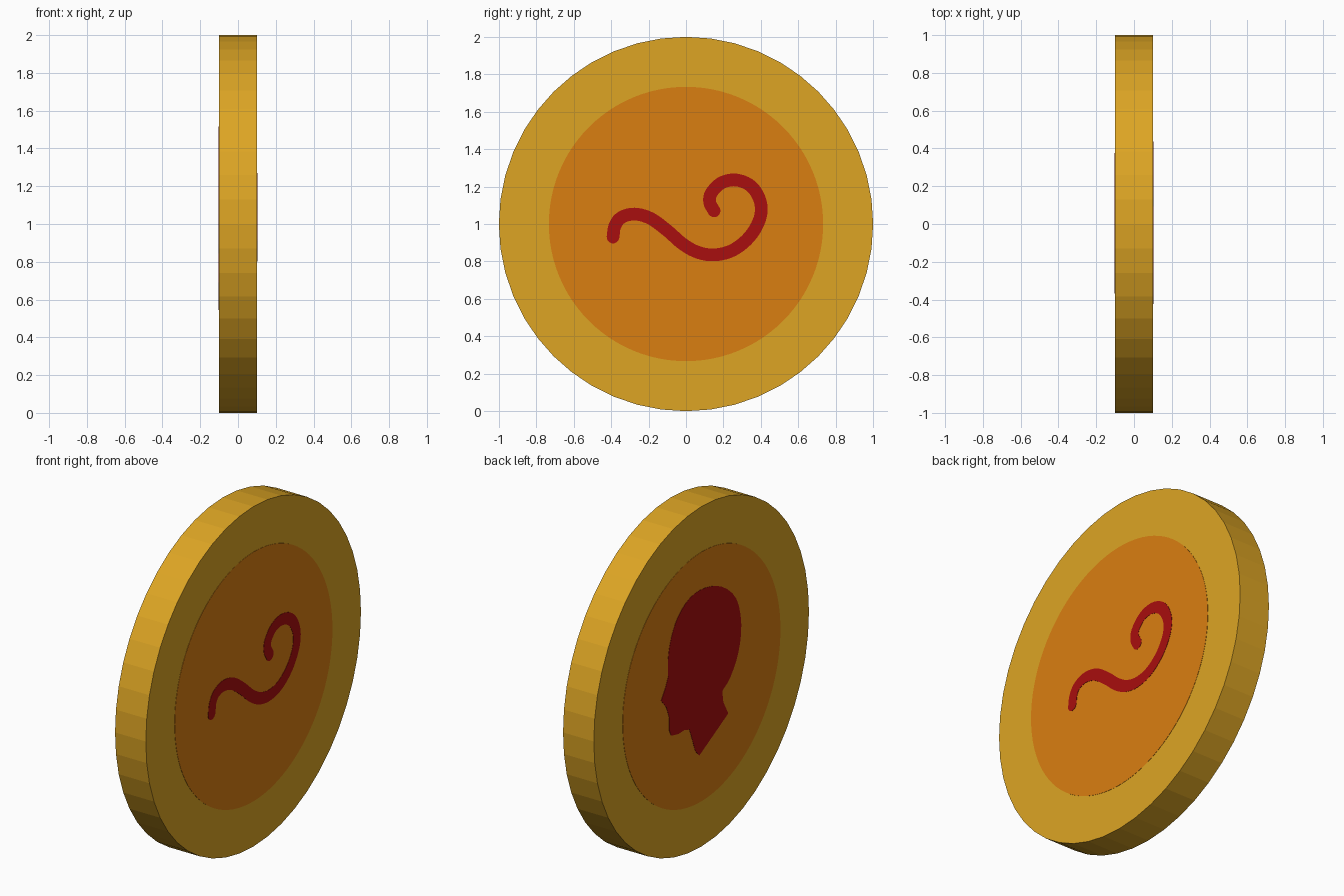
import bpy, bmesh, math
from mathutils import Vector, geometry

if "Cube" in bpy.data.objects:
    bpy.data.objects.remove(bpy.data.objects["Cube"])


def material(name, rgb):
    # sRGB 0-255 to linear diffuse colour
    lin = [((c / 255 + 0.055) / 1.055) ** 2.4 if c > 10 else c / 255 / 12.92 for c in rgb]
    m = bpy.data.materials.new(name)
    m.diffuse_color = (*lin, 1)
    m.use_nodes = True
    m.node_tree.nodes["Principled BSDF"].inputs["Base Color"].default_value = m.diffuse_color
    return m


GOLD = material("gold", (221, 165, 36))
ORANGE = material("orange", (218, 127, 17))
RED = material("dark_red", (169, 14, 14))

HALF = 0.1      # half thickness of the coin
LAYER = 0.0015  # thickness of each painted plate


def prism(name, outline, x0, x1, mat):
    """Extrude a (y, z) outline from x0 to x1, z measured from the coin centre."""
    bm = bmesh.new()
    face = bm.faces.new([bm.verts.new((x0, y, z + 1)) for y, z in outline])
    out = bmesh.ops.extrude_face_region(bm, geom=[face])
    verts = [v for v in out["geom"] if isinstance(v, bmesh.types.BMVert)]
    bmesh.ops.translate(bm, verts=verts, vec=(x1 - x0, 0, 0))
    bmesh.ops.recalc_face_normals(bm, faces=bm.faces)
    bmesh.ops.triangulate(bm, faces=[f for f in bm.faces if len(f.verts) > 4])
    mesh = bpy.data.meshes.new(name)
    bm.to_mesh(mesh)
    bm.free()
    mesh.materials.append(mat)
    obj = bpy.data.objects.new(name, mesh)
    bpy.context.collection.objects.link(obj)
    return obj


def circle(r, n):
    return [(r * math.cos(math.tau * i / n), r * math.sin(math.tau * i / n)) for i in range(n)]


def smooth_path(pts, steps=5):
    """Catmull-Rom curve through the points."""
    p = [Vector(q) for q in pts]
    p = [2 * p[0] - p[1]] + p + [2 * p[-1] - p[-2]]
    path = []
    for a, b, c, d in zip(p, p[1:], p[2:], p[3:]):
        for i in range(steps):
            t = i / steps
            path.append(0.5 * (2 * b + (c - a) * t + (2 * a - 5 * b + 4 * c - d) * t ** 2
                               + (3 * b - a - 3 * c + d) * t ** 3))
    return path + [p[-2]]


def ribbon(pts, w):
    """Outline of a round-ended stroke of half width w along a path."""
    path = smooth_path(pts)
    tan = [(path[min(i + 1, len(path) - 1)] - path[max(i - 1, 0)]).normalized()
           for i in range(len(path))]
    side = [Vector((-t.y, t.x)) * w for t in tan]

    def cap(centre, s):
        ang = math.atan2(s.y, s.x)
        return [centre + w * Vector((math.cos(ang - math.pi * k / 8), math.sin(ang - math.pi * k / 8)))
                for k in range(1, 8)]
    left = [p + s for p, s in zip(path, side)]
    right = [p - s for p, s in zip(path, side)]
    return left + cap(path[-1], side[-1]) + right[::-1] + cap(path[0], -side[0])


# Coin body
prism("coin_body", circle(1, 48), -HALF, HALF, GOLD)

# Orange centre disc on each side
for label, s in (("right", 1), ("left", -1)):
    prism(label + "_centre_disc", circle(0.733, 96), s * HALF, s * (HALF + LAYER), ORANGE)

# Curl on the right side
curl = [(-.39, -.07), (-.38, -.01), (-.345, .035), (-.275, .053), (-.19, .03), (-.1, -.035),
        (-.02, -.105), (.06, -.15), (.15, -.165), (.25, -.14), (.34, -.068), (.395, .03),
        (.397, .12), (.35, .2), (.27, .235), (.19, .22), (.135, .165), (.127, .115), (.15, .07)]
prism("curl_mark", ribbon(curl, 0.034), HALF + LAYER, HALF + 2 * LAYER, RED)

# Head silhouette on the left side: smooth skull, angular face and neck
skull = smooth_path([(-.312, .118), (-.312, .225), (-.284, .333), (-.219, .436), (-.107, .505),
                     (.033, .51), (.19, .456), (.321, .336), (.367, .168), (.34, .013),
                     (.265, -.105), (.19, -.157)], 3)
neck = [(.2, -.226), (.246, -.31), (-.023, -.455), (-.06, -.415), (-.098, -.31), (-.116, -.267),
        (-.163, -.252), (-.219, -.254), (-.284, -.239), (-.302, -.202), (-.302, -.125),
        (-.33, -.054), (-.377, .002), (-.34, .058)]
head = [(-u, v) for u, v in list(skull) + neck]
prism("head_silhouette", head, -HALF - LAYER, -HALF - 2 * LAYER, RED)
